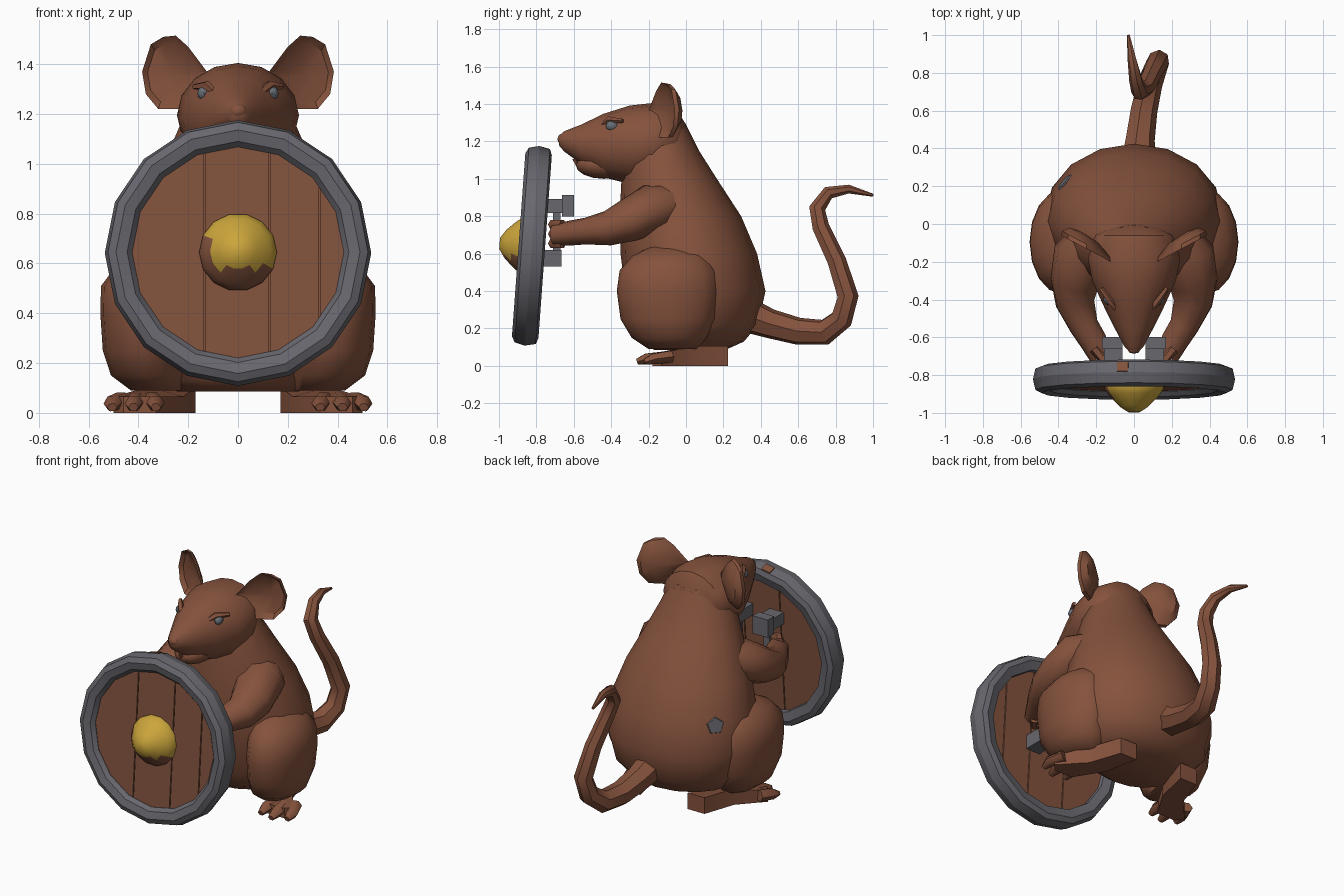
import bpy, bmesh, math
from math import sin, cos, pi
from mathutils import Vector, Matrix

if "Cube" in bpy.data.objects:
    bpy.data.objects.remove(bpy.data.objects["Cube"])


def material(name, rgb):
    m = bpy.data.materials.new(name)
    m.diffuse_color = (*rgb, 1)
    m.use_nodes = True
    m.node_tree.nodes["Principled BSDF"].inputs["Base Color"].default_value = m.diffuse_color
    return m


FUR = material("brown_fur", (0.235, 0.085, 0.046))
WOOD = material("brown_wood", (0.225, 0.085, 0.047))
STEEL = material("grey_steel", (0.135, 0.135, 0.155))
GOLD = material("gold", (0.60, 0.38, 0.045))
EYE = material("blue_grey_eye", (0.14, 0.16, 0.185))


def finish(name, bm, mats, angle=35):
    bmesh.ops.recalc_face_normals(bm, faces=bm.faces)
    me = bpy.data.meshes.new(name)
    bm.to_mesh(me)
    bm.free()
    ob = bpy.data.objects.new(name, me)
    bpy.context.collection.objects.link(ob)
    for m in mats if isinstance(mats, list) else [mats]:
        me.materials.append(m)
    bpy.ops.object.select_all(action='DESELECT')
    ob.select_set(True)
    bpy.context.view_layer.objects.active = ob
    bpy.ops.object.shade_smooth_by_angle(angle=math.radians(angle))
    return ob


def bridge(bm, rings, closed=False):
    """Skin a list of equal rings of points, capped unless closed."""
    vs = [[bm.verts.new(p) for p in r] for r in rings]
    n = len(vs[0])
    for a, b in list(zip(vs, vs[1:])) + ([(vs[-1], vs[0])] if closed else []):
        for i in range(n):
            j = (i + 1) % n
            bm.faces.new((a[i], a[j], b[j], b[i]))
    if not closed:
        bm.faces.new(vs[0])
        bm.faces.new(vs[-1])


def tube(name, pts, mat, n=8, flat=1.0, angle=35):
    """Tapered tube through (x, y, z, radius) points; the frame is carried along."""
    bm = bmesh.new()
    c = [Vector(p[:3]) for p in pts]
    rings, side = [], None
    for i, p in enumerate(pts):
        t = (c[min(i + 1, len(c) - 1)] - c[max(i - 1, 0)]).normalized()
        if side is None:
            side = t.cross(Vector((0, 0, 1)))
        side = (side - t * side.dot(t)).normalized()
        up = side.cross(t)
        rings.append([c[i] + p[3] * (side * cos(2 * pi * k / n)
                      + up * sin(2 * pi * k / n) * flat) for k in range(n)])
    bridge(bm, rings)
    return finish(name, bm, mat, angle)


def ball(name, loc, size, mat, u=12, v=8):
    bm = bmesh.new()
    bmesh.ops.create_uvsphere(bm, u_segments=u, v_segments=v, radius=1)
    bm.transform(Matrix.Translation(loc) @ Matrix.Diagonal((*size, 1)))
    return finish(name, bm, mat, 50)


def prism(name, outline, to3d, d0, d1, mat):
    """Outline swept between two depths."""
    bm = bmesh.new()
    bridge(bm, [[to3d(a, b, d) for a, b in outline] for d in (d0, d1)])
    return finish(name, bm, mat)


def box(name, loc, size, mat, rot=Matrix.Identity(4)):
    bm = bmesh.new()
    bmesh.ops.create_cube(bm, size=1)
    bm.transform(Matrix.Translation(loc) @ rot @ Matrix.Diagonal((*size, 1)))
    return finish(name, bm, mat)


# Body: stacked ovals (z, centre y, half width, half depth)
N = 16
ANG = [2 * pi * k / N for k in range(N)]


def ovals(name, rows, angle=45):
    bm = bmesh.new()
    bridge(bm, [[(cx + rx * cos(a), cy + ry * sin(a), z) for a in ANG]
                for z, cx, cy, rx, ry in rows])
    return finish(name, bm, FUR, angle)


body = ovals("body", [
    (.085, 0, .02, .24, .19), (.13, 0, .04, .34, .27), (.22, 0, .06, .42, .325),
    (.40, 0, .05, .47, .375), (.60, 0, .015, .455, .365), (.80, 0, -.03, .39, .325),
    (1.0, 0, -.09, .30, .255), (1.15, 0, -.13, .235, .20), (1.30, 0, -.13, .17, .125)])

# Head: ovals running from nose to nape (y, centre z, half width, half height)
bm = bmesh.new()
bridge(bm, [[(rx * cos(a), y, cz + rz * sin(a)) for a in ANG] for y, cz, rx, rz in [
    (-.68, 1.205, .022, .025), (-.65, 1.20, .05, .055), (-.56, 1.185, .098, .105),
    (-.44, 1.178, .158, .17), (-.30, 1.182, .222, .21), (-.18, 1.195, .245, .21),
    (-.06, 1.21, .205, .175), (.0, 1.20, .10, .09)]])
finish("head", bm, FUR, 45)
ball("nose", (0, -.665, 1.212), (.035, .022, .028), FUR, 8, 6)
ball("lower_jaw", (0, -.44, 1.075), (.11, .15, .075), FUR)
tube("front_teeth", [(0, -.59, 1.11, .018), (0, -.575, 1.06, .008)], FUR, 4)

# Paired parts
EAR = [(.14, 1.34), (.125, 1.37), (.20, 1.47), (.25, 1.515), (.30, 1.51), (.35, 1.48),
       (.385, 1.37), (.37, 1.28), (.32, 1.22), (.23, 1.22)]
FOOT = [(.17, .225), (.29, .225), (.36, .02), (.50, -.13), (.46, -.18), (.33, -.18), (.22, .0)]
for s, side in ((1, "right"), (-1, "left")):
    # Ear: cupped dish, hollow at the front
    bm = bmesh.new()
    cx, cz = .275, 1.36

    def ear_ring(k, off):
        return [(s * (cx + (x - cx) * k), -.265 + .53 * (cx + (x - cx) * k) + off,
                 cz + (z - cz) * k) for x, z in EAR]
    bridge(bm, [ear_ring(.15, .045), ear_ring(.8, .03), ear_ring(1, 0),
                ear_ring(.97, .025), ear_ring(.6, .065), ear_ring(.15, .075)])
    finish(side + "_ear", bm, FUR)
    # Eye and lids
    ball(side + "_eye", (s * .137, -.395, 1.283), (.026, .034, .029), EYE, 8, 6)
    tube(side + "_brow", [(s * .085, -.46, 1.28, .012), (s * .125, -.41, 1.315, .02),
                          (s * .175, -.34, 1.31, .012)], FUR, 5, 1, 60)
    # Arm, hand and fingers
    tube(side + "_arm", [(s * .22, -.06, .87, .11), (s * .28, -.17, .845, .15),
                         (s * .315, -.31, .775, .13), (s * .312, -.42, .735, .105),
                         (s * .265, -.54, .72, .08), (s * .215, -.62, .71, .075),
                         (s * .175, -.70, .70, .065)], FUR, 10, .88, 60)
    for k in range(3):
        z = .755 - .05 * k
        tube(f"{side}_finger_{k + 1}", [(s * .21, -.66, z, .028), (s * .17, -.71, z, .03),
                                        (s * .10, -.70, z, .024)], FUR, 6, 1, 60)
    # Thigh, foot and toes
    ovals(side + "_thigh", [
        (.09, s * .33, -.07, .10, .13), (.15, s * .36, -.09, .15, .20),
        (.25, s * .378, -.095, .165, .255), (.40, s * .383, -.095, .170, .275),
        (.51, s * .385, -.095, .165, .26), (.59, s * .365, -.085, .125, .20),
        (.645, s * .33, -.07, .06, .10)], 50)
    prism(side + "_foot", FOOT, lambda x, y, z: (s * x, y, z * (1 if y > .01 else .62)),
          0, .105, FUR)
    for k, (x, y) in enumerate([(.33, -.24), (.42, -.262), (.505, -.22)]):
        tube(f"{side}_toe_{k + 1}", [(s * (x * .7 + .115), -.08, .05, .04),
                                     (s * x, y + .05, .038, .036), (s * x, y, .022, .02)],
             FUR, 6, .9, 60)
    # Grip on the back of the shield
    box(side + "_upper_bracket", (s * .11, -.69, .855), (.10, .17, .075), STEEL)
    box(side + "_upper_knob", (s * .115, -.63, .855), (.11, .065, .115), STEEL)
    box(side + "_lower_bracket", (s * .11, -.73, .575), (.10, .13, .09), STEEL)
    box(side + "_grip_bar", (s * .11, -.69, .71), (.045, .04, .30), STEEL)

# Tail
tube("tail", [(.02, .33, .27, .095), (.03, .45, .225, .08), (.05, .60, .185, .074),
              (.08, .74, .18, .07), (.115, .83, .25, .062), (.13, .865, .37, .058),
              (.10, .805, .56, .052), (.06, .72, .74, .047), (.03, .70, .84, .045),
              (.01, .76, .925, .036), (-.01, .87, .945, .024), (-.03, 1.0, .912, .008)],
     FUR, 7, 1, 45)

# Small grey patch lying on the back
_, hit, nor, _ = body.closest_point_on_mesh(Vector((-.40, .25, .60)))
bm = bmesh.new()
bmesh.ops.create_cone(bm, cap_ends=True, segments=5, radius1=.055, radius2=.05, depth=.008)
bm.transform(Matrix.Translation(hit + nor * .003)
             @ nor.to_track_quat('Z', 'Y').to_matrix().to_4x4())
finish("back_patch", bm, STEEL)

# Shield, built around its own axis and then leaned back
SHIELD = Matrix.Translation((0, -.823, .642)) @ Matrix.Rotation(-.073, 4, 'X')
parts = []
bm = bmesh.new()
SEG = 16
prof = [(.522, -.055), (.535, .0), (.522, .058), (.49, .07), (.435, .055),
        (.425, -.035), (.445, -.06), (.49, -.072)]
bridge(bm, [[(r * sin(2 * pi * k / SEG), y, r * cos(2 * pi * k / SEG)) for r, y in prof]
            for k in range(SEG)], closed=True)
parts.append(finish("shield_rim", bm, STEEL, 25))

# Planks with narrow seams over a thin backing
R, edges = .445, [-.445, -.135, .128, .328, .445]
for i, (a, b) in enumerate(zip(edges, edges[1:])):
    a, b = a + .003, b - .003
    xs = [a + (b - a) * k / 6 for k in range(7)]
    h = [math.sqrt(max(R * R - x * x, .0004)) for x in xs]
    outline = list(zip(xs, h)) + [(x, -z) for x, z in reversed(list(zip(xs, h)))]
    parts.append(prism(f"plank_{i + 1}", outline, lambda x, z, d: (x, d, z), -.032, .03, WOOD))
disc = [(.44 * cos(a), .44 * sin(a)) for a in ANG]
parts.append(prism("plank_backing", disc, lambda x, z, d: (x, d, z), -.012, .012, WOOD))

# Boss: gold above, worn to brown on its lower and far left faces
bm = bmesh.new()
bridge(bm, [[(r * cos(2 * pi * k / 14), y, r * sin(2 * pi * k / 14)) for k in range(14)]
            for r, y in [(.156, -.02), (.156, -.05), (.135, -.082), (.112, -.108),
                         (.075, -.145), (.03, -.174)]])
for f in bm.faces:
    c = f.calc_center_median()
    f.material_index = 1 if c.z < -.066 or (c.x < -.10 and c.z < .06) else 0
parts.append(finish("shield_boss", bm, [GOLD, WOOD]))

# Worn spot on top of the rim
parts.append(box("rim_worn_spot", (-.06, .03, .519), (.06, .05, .008), WOOD,
                 Matrix.Rotation(-pi / SEG, 4, 'Y') @ Matrix.Rotation(-.22, 4, 'X')))
for p in parts:
    p.data.transform(SHIELD)
